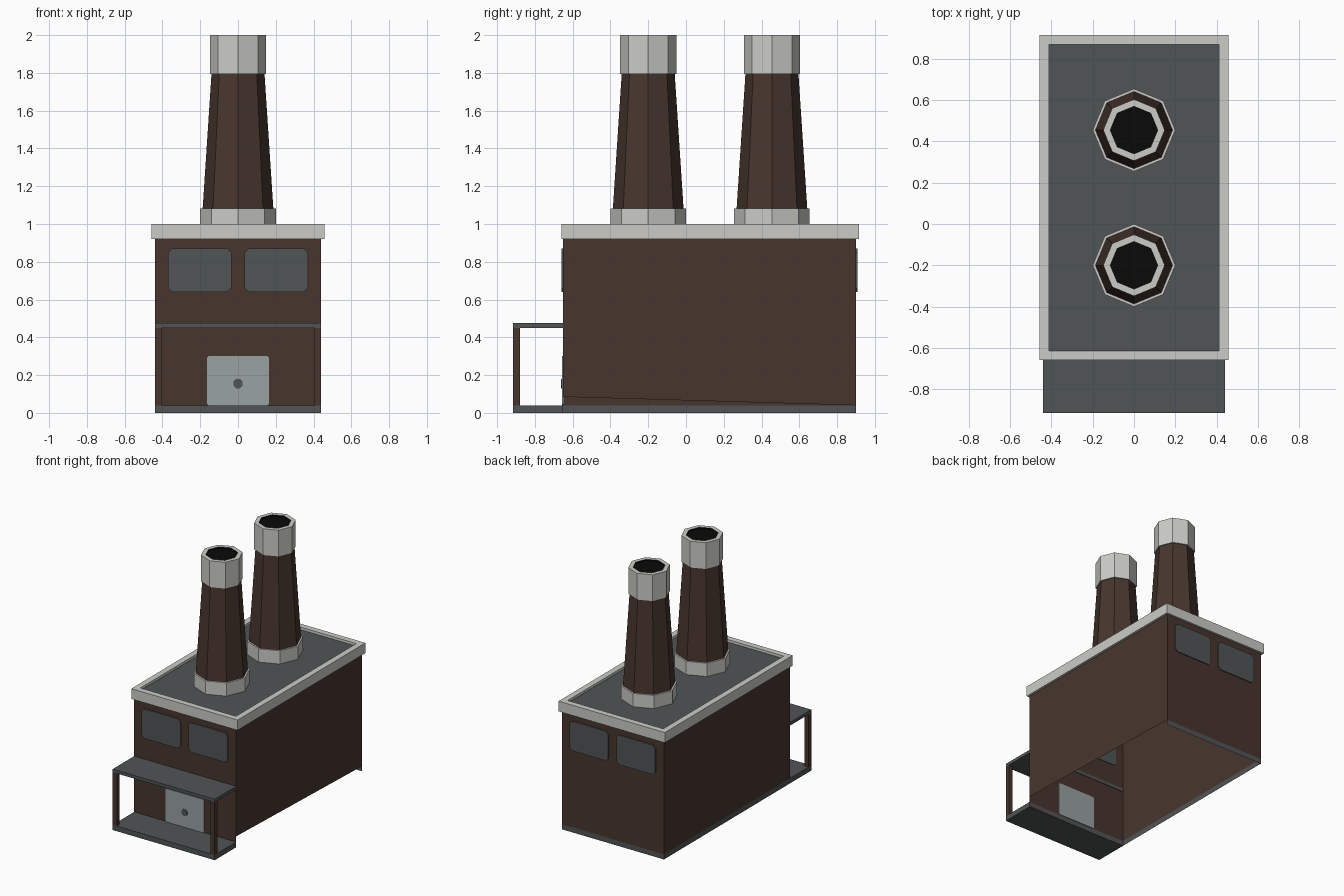
import bpy, bmesh, math

if "Cube" in bpy.data.objects:
    bpy.data.objects.remove(bpy.data.objects["Cube"])

def mat(name, r, g, b):
    m = bpy.data.materials.new(name)
    m.diffuse_color = (r, g, b, 1)
    m.use_nodes = True
    m.node_tree.nodes["Principled BSDF"].inputs["Base Color"].default_value = m.diffuse_color
    return m

BROWN = mat("brown_brick", 0.064, 0.036, 0.027)
SLATE = mat("slate_grey", 0.080, 0.090, 0.092)
PALE = mat("pale_concrete", 0.60, 0.60, 0.57)
METAL = mat("door_metal", 0.32, 0.36, 0.36)
BLACK = mat("soot_black", 0.003, 0.003, 0.003)

def mesh_object(name, bm, *mats):
    me = bpy.data.meshes.new(name)
    bm.to_mesh(me)
    bm.free()
    for m in mats:
        me.materials.append(m)
    ob = bpy.data.objects.new(name, me)
    bpy.context.collection.objects.link(ob)
    return ob

def box(name, x0, x1, y0, y1, z0, z1, m):
    bm = bmesh.new()
    bmesh.ops.create_cube(bm, size=1)
    for v in bm.verts:
        v.co = (x0 + (v.co.x + .5) * (x1 - x0), y0 + (v.co.y + .5) * (y1 - y0),
                z0 + (v.co.z + .5) * (z1 - z0))
    return mesh_object(name, bm, m)

def sheet(name, pts, m):
    bm = bmesh.new()
    bm.faces.new([bm.verts.new(p) for p in pts])
    return mesh_object(name, bm, m)

def plate(name, outline, y0, y1, m):
    # outline in x,z, extruded along y
    bm = bmesh.new()
    f = bm.faces.new([bm.verts.new((x, y0, z)) for x, z in outline])
    r = bmesh.ops.extrude_face_region(bm, geom=[f])
    for v in r["geom"]:
        if isinstance(v, bmesh.types.BMVert):
            v.co.y = y1
    bmesh.ops.recalc_face_normals(bm, faces=bm.faces)
    return mesh_object(name, bm, m)

def cut_rect(x0, x1, z0, z1, c):
    return [(x0 + c, z0), (x1 - c, z0), (x1, z0 + c), (x1, z1 - c),
            (x1 - c, z1), (x0 + c, z1), (x0, z1 - c), (x0, z0 + c)]

# Walls: an open-bottomed shell, the right wall having a sloping lower edge
W, F, B, T = 0.44, -0.65, 0.90, 0.92
sheet("front_wall", [(-W, F, 0), (W, F, 0), (W, F, T), (-W, F, T)], BROWN)
sheet("back_wall", [(W, B, .04), (-W, B, .04), (-W, B, T), (W, B, T)], BROWN)
sheet("left_wall", [(-W, B, .04), (-W, F, .04), (-W, F, T), (-W, B, T)], BROWN)
sheet("right_wall", [(W, F, .085), (W, B, .04), (W, B, T), (W, F, T)], BROWN)
sheet("left_skirt", [(-W, B, 0), (-W, F, 0), (-W, F, .04), (-W, B, .04)], SLATE)
sheet("back_skirt", [(W, B, 0), (-W, B, 0), (-W, B, .04), (W, B, .04)], SLATE)

# Roof: pale border with a shallow recessed slate deck
bm = bmesh.new()
bmesh.ops.create_cube(bm, size=1)
for v in bm.verts:
    v.co = (v.co.x * .916, .1275 + v.co.y * 1.575, .96 + v.co.z * .08)
bm.normal_update()
top = max(bm.faces, key=lambda f: f.calc_center_median().z)
bmesh.ops.inset_region(bm, faces=[top], thickness=.065)
bmesh.ops.inset_region(bm, faces=[top], thickness=0.0005, depth=-.02)
top.material_index = 1
mesh_object("roof", bm, PALE, SLATE)

# Porch
box("porch_floor", -W, W, -.915, F, 0, .04, SLATE)
box("porch_roof", -W, W, -.915, F + .005, .45, .475, SLATE)
for side, x in (("left", -W), ("right", W - .035)):
    box(side + "_porch_post", x, x + .035, -.915, -.88, .04, .45, BROWN)

# Door with round knob
plate("door", cut_rect(-.165, .165, .04, .30, .008), F - .007, F + .005, METAL)
plate("door_knob", [(.027 * math.cos(i * math.pi / 4 + math.pi / 8),
                     .155 + .027 * math.sin(i * math.pi / 4 + math.pi / 8)) for i in range(8)],
      F - .011, F - .006, SLATE)

# Windows, front and back
for end, y0, y1 in (("front", F - .008, F + .005), ("back", B - .005, B + .008)):
    for side, x in (("left", -.37), ("right", .035)):
        plate(f"{end}_{side}_window", cut_rect(x, x + .335, .64, .87, .022), y0, y1, SLATE)

def frustum(name, y, z0, z1, r0, r1, m, hole=0):
    bm = bmesh.new()
    bmesh.ops.create_cone(bm, cap_ends=True, segments=8, radius1=r0, radius2=r1, depth=z1 - z0)
    for v in bm.verts:
        v.co.y += y
        v.co.z += (z0 + z1) / 2
    bm.normal_update()
    if hole:
        # sooty opening
        t = max(bm.faces, key=lambda f: f.calc_center_median().z)
        bmesh.ops.inset_region(bm, faces=[t], thickness=hole)
        r = bmesh.ops.inset_region(bm, faces=[t], thickness=0.0005, depth=-.01)
        for f in r["faces"] + [t]:
            f.material_index = 1
    mesh_object(name, bm, m, BLACK)

# Chimneys
for n, y in (("front", -.20), ("back", .455)):
    frustum(n + "_chimney_base", y, .98, 1.083, .20, .20, PALE)
    frustum(n + "_chimney_shaft", y, 1.083, 1.80, .187, .14, BROWN)
    frustum(n + "_chimney_cap", y, 1.795, 2.0, .149, .149, PALE, .034)
